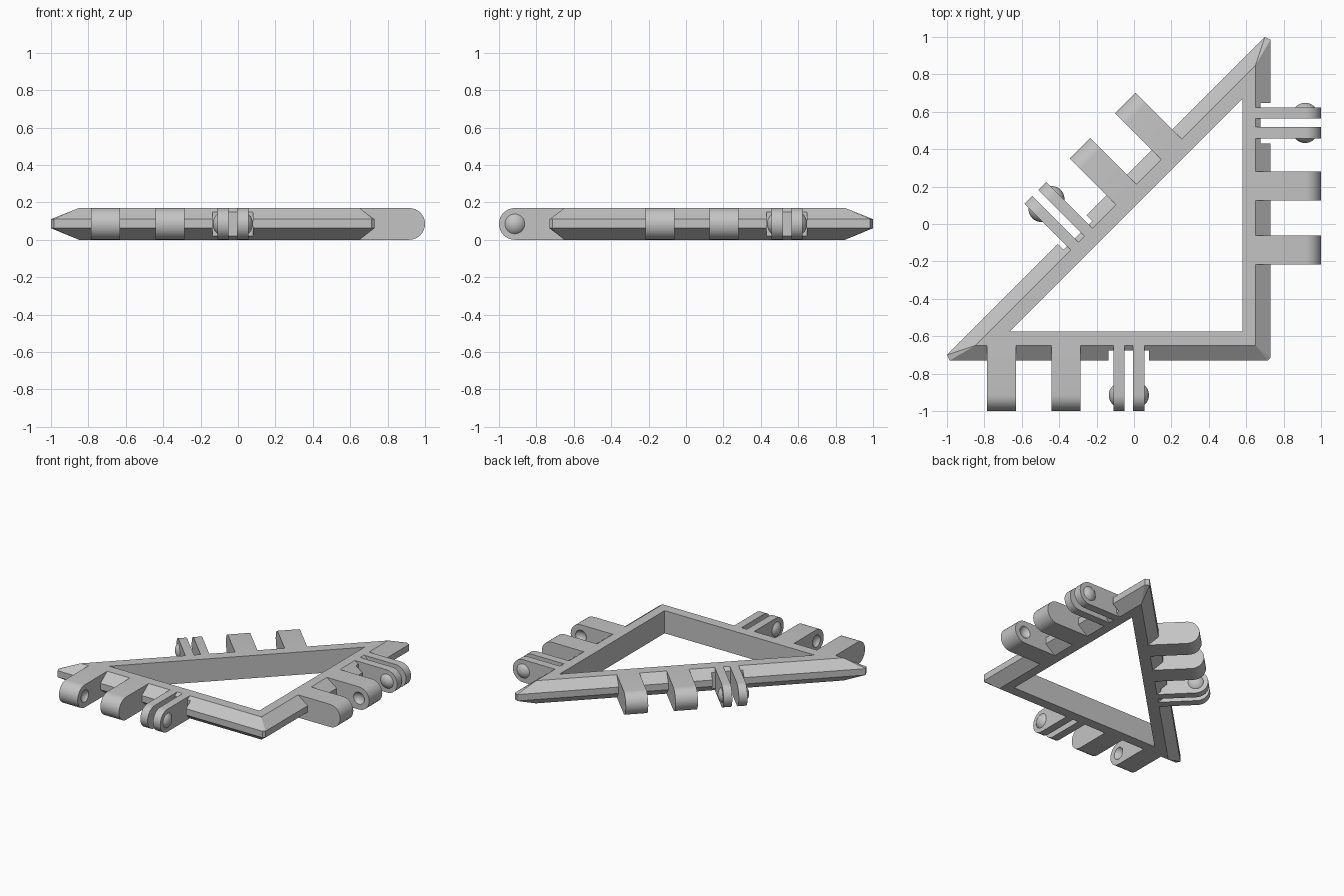
import bpy, bmesh, math
from mathutils import Matrix, Vector

cube = bpy.data.objects.get("Cube")
if cube:
    bpy.data.objects.remove(cube, do_unlink=True)

HEIGHT = 0.17
MID = HEIGHT / 2
REACH = 0.35       # hinge length measured from the flat rim
DOME_RISE = 0.025

grey = bpy.data.materials.new("light_grey")
grey.use_nodes = True
grey.diffuse_color = (0.55, 0.55, 0.55, 1)
grey.node_tree.nodes["Principled BSDF"].inputs["Base Color"].default_value = (0.55, 0.55, 0.55, 1)


def make(name, bm, matrix=None):
    """Turn a bmesh into a finished object."""
    if matrix:
        bm.transform(matrix)
    bmesh.ops.recalc_face_normals(bm, faces=bm.faces)
    mesh = bpy.data.meshes.new(name)
    bm.to_mesh(mesh)
    bm.free()
    mesh.materials.append(grey)
    obj = bpy.data.objects.new(name, mesh)
    bpy.context.collection.objects.link(obj)
    return obj


def prism(points, direction):
    """Extrude a closed outline along a vector."""
    bm = bmesh.new()
    face = bm.faces.new([bm.verts.new(p) for p in points])
    out = bmesh.ops.extrude_face_region(bm, geom=[face])
    verts = [v for v in out["geom"] if isinstance(v, bmesh.types.BMVert)]
    bmesh.ops.translate(bm, verts=verts, vec=direction)
    return bm


def ball(radius, centre):
    bm = bmesh.new()
    turn = Matrix.Rotation(math.pi / 2, 4, "Y")
    bmesh.ops.create_uvsphere(bm, u_segments=32, v_segments=24, radius=radius,
                              matrix=Matrix.Translation(centre) @ turn)
    return bm


def carve(obj, cutter):
    """Subtract a cutter, then discard it."""
    cutter.hide_render = True
    mod = obj.modifiers.new("cut", "BOOLEAN")
    mod.operation = "DIFFERENCE"
    mod.solver = "EXACT"
    mod.object = cutter
    bpy.context.view_layer.objects.active = obj
    bpy.ops.object.modifier_apply(modifier=mod.name)
    bpy.data.objects.remove(cutter, do_unlink=True)


def smooth(obj):
    bpy.ops.object.select_all(action="DESELECT")
    obj.select_set(True)
    bpy.context.view_layer.objects.active = obj
    bpy.ops.object.shade_smooth_by_angle(angle=math.radians(30))


# Frame: bevelled triangular body with clipped tips
rim = [(-0.85, -0.65), (0.65, -0.65), (0.65, 0.85)]
edge = [(-1, -0.70), (-0.985, -0.73), (0.715, -0.73),
        (0.73, -0.715), (0.73, 0.985), (0.70, 1)]
bm = bmesh.new()
for ring, levels in ((rim, (0, HEIGHT)), (edge, (0.062, 0.11))):
    for x, y in ring:
        for z in levels:
            bm.verts.new((x, y, z))
bmesh.ops.convex_hull(bm, input=bm.verts)
bmesh.ops.dissolve_limit(bm, angle_limit=math.radians(2), verts=bm.verts, edges=bm.edges)
frame = make("triangle_frame", bm)

# Triangular opening
hole = [(-0.665, -0.575, -1), (0.58, -0.575, -1), (0.58, 0.67, -1)]
carve(frame, make("opening_cutter", prism(hole, (0, 0, 2))))


def link(name, x0, x1, matrix):
    """Hinge arm with a rounded outer end."""
    steps = 16
    arc = [(x0, -(REACH - MID) - MID * math.sin(a), MID + MID * math.cos(a))
           for a in (math.pi * i / steps for i in range(steps + 1))]
    outline = [(x0, 0, HEIGHT)] + arc + [(x0, 0, 0)]
    return make(name, prism(outline, (x1 - x0, 0, 0)), matrix)


def dimple(obj, x, side, matrix):
    """Shallow spherical socket in one face of an arm."""
    radius = 0.053
    centre = (x + side * (radius - DOME_RISE), -(REACH - MID), MID)
    carve(obj, make("dimple_cutter", ball(radius, centre), matrix))


def dome(name, x, side, matrix):
    """Spherical cap standing on the outer face of a thin plate."""
    radius = 0.069
    bm = ball(radius, (x - side * (radius - DOME_RISE), -(REACH - MID), MID))
    bmesh.ops.bisect_plane(bm, geom=bm.verts[:] + bm.edges[:] + bm.faces[:],
                           plane_co=(x - side * 0.004, 0, 0), plane_no=(side, 0, 0),
                           clear_inner=True)
    bmesh.ops.holes_fill(bm, edges=[e for e in bm.edges if e.is_boundary])
    smooth(make(name, bm, matrix))


# One hinge set per side: angle, start along the side, distance of the rim
sides = {"front": (0, -0.785, 0.65),
         "left": (90, -0.217, 0.65),
         "diagonal": (225, -0.502, 0.1414)}

for side, (angle, start, offset) in sides.items():
    place = Matrix.Rotation(math.radians(angle), 4, "Z") @ Matrix.Translation((start, -offset, 0))

    # Through pocket around the plate pair
    pocket = [(0.648, -0.027, -1), (0.865, -0.027, -1), (0.865, -0.2, -1), (0.648, -0.2, -1)]
    carve(frame, make("pocket_cutter", prism(pocket, (0, 0, 2)), place))

    # Thick knuckles with sockets facing each other
    first = link(side + "_outer_knuckle", 0, 0.155, place)
    dimple(first, 0.155, 1, place)
    second = link(side + "_inner_knuckle", 0.343, 0.498, place)
    dimple(second, 0.343, -1, place)

    # Thin plates with domes facing outward
    plate_a = link(side + "_plate_a", 0.675, 0.735, place)
    plate_b = link(side + "_plate_b", 0.78, 0.84, place)
    dome(side + "_dome_a", 0.675, -1, place)
    dome(side + "_dome_b", 0.84, 1, place)

    for part in (first, second, plate_a, plate_b):
        smooth(part)
